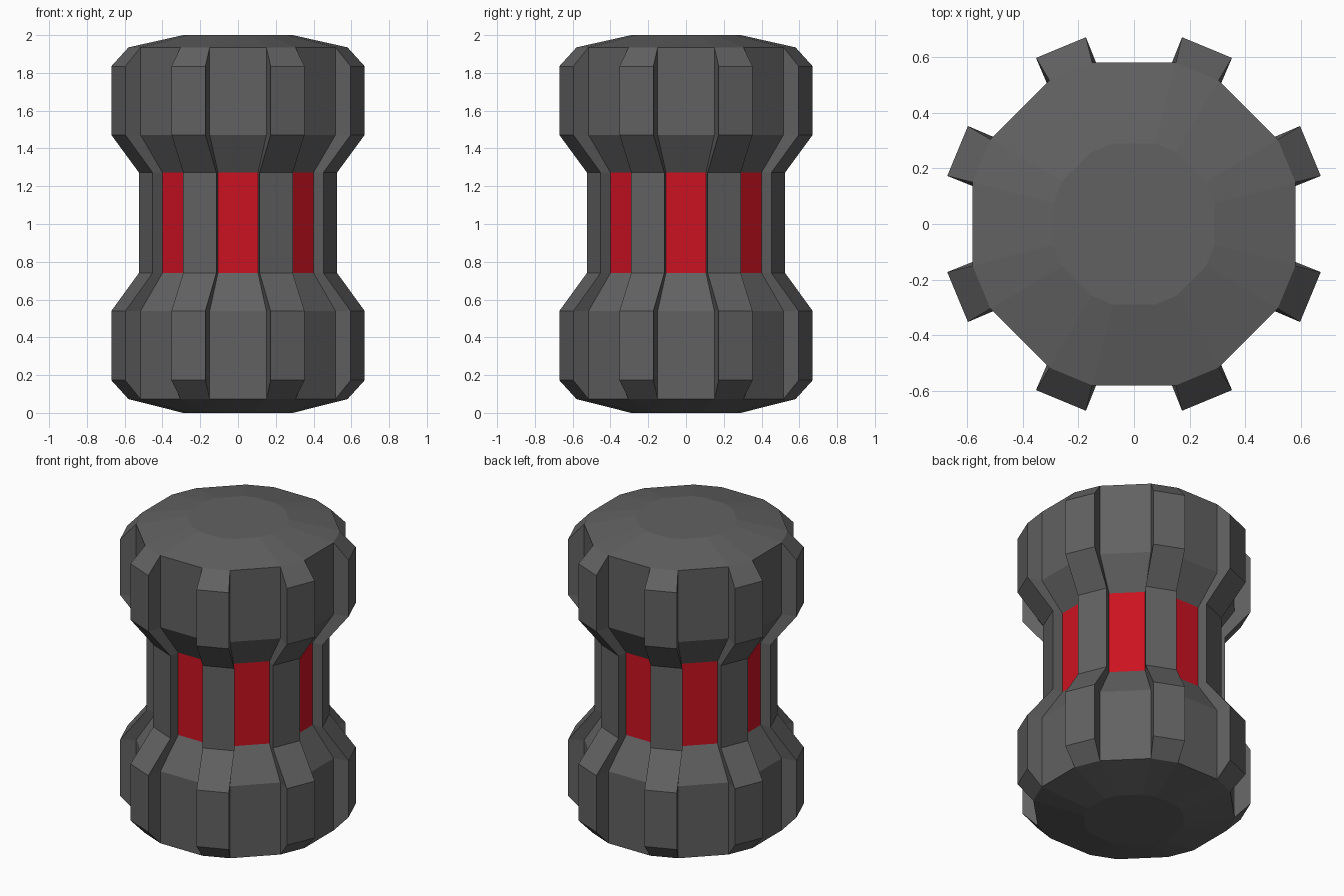
import bpy, bmesh
from math import cos, sin, pi

if "Cube" in bpy.data.objects:
    bpy.data.objects.remove(bpy.data.objects["Cube"])

# Body rings: height, distance to each wide panel, panel half width
BODY = [(0, .29, .075), (.073, .58, .15), (.173, .58, .15), (.539, .58, .15),
        (.74, .46, .106), (1.273, .46, .106), (1.472, .58, .15),
        (1.835, .58, .15), (1.935, .58, .15), (2, .29, .075)]
# Rib outer face: distance from the axis and half width (None = flush with body)
RIB = [None, None, (.686, .097), (.686, .097), (.529, .095),
       (.529, .095), (.686, .097), (.686, .097), None, None]
WAIST = 4


def point(angle, out, side, z):
    c, s = cos(angle), sin(angle)
    return (out * c - side * s, out * s + side * c, z)


def panel_edge(i, k, sign):
    z, d, w = BODY[i]
    return point(k * pi / 4, d, sign * w, z)


def rib_edge(i, k, sign):
    if RIB[i] is None:
        return panel_edge(i, k, 1) if sign < 0 else panel_edge(i, k + 1, -1)
    d, w = RIB[i]
    return point((k + .5) * pi / 4, d, sign * w, BODY[i][0])


def make(name, faces, color):
    bm = bmesh.new()
    for pts in faces:
        bm.faces.new([bm.verts.new(p) for p in pts])
    bmesh.ops.remove_doubles(bm, verts=bm.verts, dist=1e-4)
    mesh = bpy.data.meshes.new(name)
    bm.to_mesh(mesh)
    bm.free()
    mat = bpy.data.materials.new(name + "_color")
    mat.diffuse_color = color
    mat.use_nodes = True
    mat.node_tree.nodes["Principled BSDF"].inputs["Base Color"].default_value = mat.diffuse_color
    mesh.materials.append(mat)
    obj = bpy.data.objects.new(name, mesh)
    bpy.context.collection.objects.link(obj)


def strip(a, b, i):
    """Quad (or triangle) between edge curves a and b from ring i to i + 1."""
    pts = [a(i), b(i), b(i + 1), a(i + 1)]
    return [p for n, p in enumerate(pts) if p not in pts[:n]]


body, ribs, windows = [], [], []
for k in range(8):
    left = lambda i: panel_edge(i, k, -1)
    right = lambda i: panel_edge(i, k, 1)
    after = lambda i: panel_edge(i, k + 1, -1)
    rib_a = lambda i: rib_edge(i, k, -1)
    rib_b = lambda i: rib_edge(i, k, 1)
    for i in range(len(BODY) - 1):
        # Wide panels, red at the waist
        (windows if i == WAIST else body).append(strip(left, right, i))
        if i in (0, len(BODY) - 2):
            # Shallow end slopes
            body.append(strip(right, after, i))
        else:
            # Raised ribs: front and both sides
            ribs += [strip(right, rib_a, i), strip(rib_a, rib_b, i),
                     strip(rib_b, after, i)]

# Flat end caps
for i in (0, len(BODY) - 1):
    ring = [panel_edge(i, k, s) for k in range(8) for s in (-1, 1)]
    body.append(ring if i else ring[::-1])

DARK = (.12, .12, .12, 1)
make("canister_body", body, DARK)
make("ribs", ribs, DARK)
make("waist_windows", windows, (.6, .006, .015, 1))
